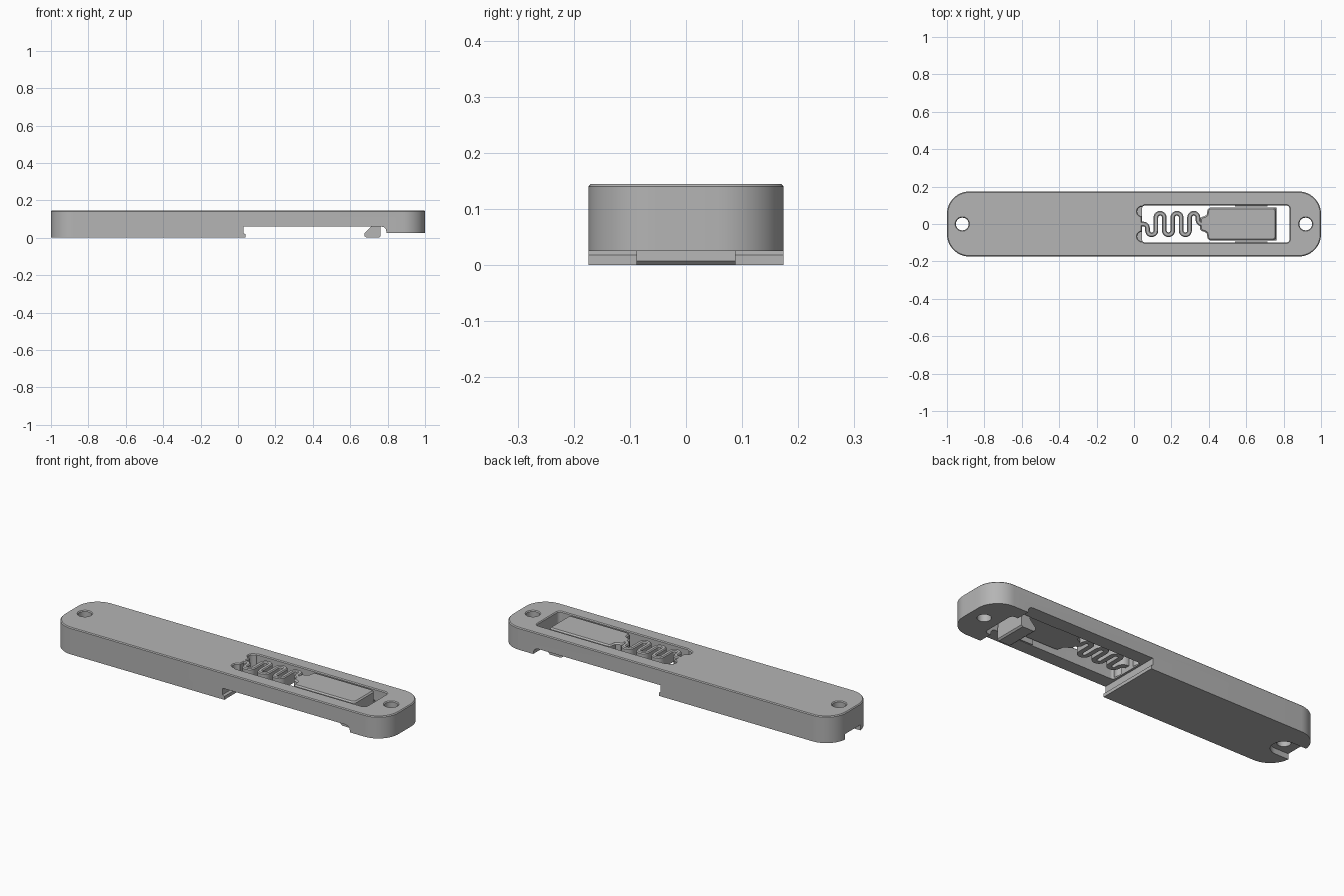
import bpy, bmesh, math
from mathutils import Vector

cube = bpy.data.objects.get("Cube")
if cube:
    bpy.data.objects.remove(cube, do_unlink=True)

TOP = 0.145
SPRING_LOW = 0.085

grey = bpy.data.materials.new("plain grey")
grey.use_nodes = True
colour = (0.46, 0.46, 0.46, 1)
grey.diffuse_color = colour
for node in grey.node_tree.nodes:
    if node.type == 'BSDF_PRINCIPLED':
        node.inputs["Base Color"].default_value = colour


def finish(bm, name):
    bmesh.ops.recalc_face_normals(bm, faces=bm.faces)
    mesh = bpy.data.meshes.new(name)
    bm.to_mesh(mesh)
    bm.free()
    ob = bpy.data.objects.new(name, mesh)
    bpy.context.collection.objects.link(ob)
    mesh.materials.append(grey)
    return ob


def arc(cx, cy, r, a0, a1, n=10):
    """Points along an arc, angles in degrees."""
    angles = [math.radians(a0 + (a1 - a0) * i / n) for i in range(n + 1)]
    return [(cx + r * math.cos(a), cy + r * math.sin(a)) for a in angles]


def rounded_rect(x0, x1, half, r, n=10):
    pts = []
    for k, (cx, cy) in enumerate([(x1 - r, half - r), (x0 + r, half - r),
                                  (x0 + r, r - half), (x1 - r, r - half)]):
        pts += arc(cx, cy, r, 90 * k, 90 * k + 90, n)
    return pts


def prism(name, outline, low, high, along_y=False):
    """Extrude a plan outline upwards, or a side outline along y."""
    bm = bmesh.new()
    place = (lambda p: (p[0], low, p[1])) if along_y else (lambda p: (p[0], p[1], low))
    face = bm.faces.new([bm.verts.new(place(p)) for p in outline])
    step = Vector((0, high - low, 0)) if along_y else Vector((0, 0, high - low))
    new = bmesh.ops.extrude_face_region(bm, geom=[face])["geom"]
    bmesh.ops.translate(bm, vec=step, verts=[v for v in new if isinstance(v, bmesh.types.BMVert)])
    return finish(bm, name)


def cut(target, cutter):
    mod = target.modifiers.new("cut", 'BOOLEAN')
    mod.object, mod.operation, mod.solver = cutter, 'DIFFERENCE', 'EXACT'
    bpy.context.view_layer.update()
    graph = bpy.context.evaluated_depsgraph_get()
    mesh = bpy.data.meshes.new_from_object(target.evaluated_get(graph))
    target.modifiers.clear()
    target.data = mesh
    bpy.data.objects.remove(cutter, do_unlink=True)


def chamfer_top(ob, size):
    bm = bmesh.new()
    bm.from_mesh(ob.data)
    bmesh.ops.remove_doubles(bm, verts=bm.verts, dist=0.0002)
    edges = [e for e in bm.edges if len(e.link_faces) == 2
             and all(abs(v.co.z - TOP) < 0.0005 for v in e.verts)
             and e.calc_face_angle(0) > 1]
    bmesh.ops.bevel(bm, geom=edges, offset=size, segments=1, affect='EDGES', clamp_overlap=True)
    bm.to_mesh(ob.data)
    bm.free()


# Main bar with its stepped underside
body = prism("body", rounded_rect(-1, 1, 0.174, 0.12, 14), 0, TOP)
step = [(0.04, -0.1), (0.04, 0.018), (0.03, 0.025), (0.03, 0.06), (0.765, 0.06),
        (0.78, 0.056), (0.79, 0.046), (0.795, 0.025), (1.1, 0.025), (1.1, -0.1)]
cut(body, prism("underside_cutter", step, -0.4, 0.4, along_y=True))

# Window for the spring and button, with relief pockets beside the anchor
cut(body, prism("window_cutter", rounded_rect(0.042, 0.832, 0.1, 0.02, 6), -0.1, 0.3))
for side in (1, -1):
    pocket = arc(0.042, side * 0.067, 0.025, 0, 345, 23)
    cut(body, prism("pocket_cutter", pocket, 0.068, 0.3))

# Screw holes and the open recess under the right end
for x in (-0.918, 0.918):
    cut(body, prism("hole_cutter", arc(x, 0, 0.034, 0, 345, 23), -0.1, 0.3))
slot = arc(-0.918, 0, 0.065, -90, 90, 16) + [(-1.1, 0.065), (-1.1, -0.065)]
cut(body, prism("recess_cutter", slot, -0.1, 0.03))
chamfer_top(body, 0.008)

# Serpentine spring: a flat ribbon swept along a looping path
PITCH, LEG, FIRST = 0.045, 0.035, 0.072
r = PITCH / 2
path = [(0.025, 0)] + arc(FIRST - r, -r, r, 90, 0, 6)
for k in range(6):
    cx = FIRST + PITCH * (k + 0.5)
    if k % 2 == 0:
        path += arc(cx, -LEG, r, 180, 360)
    else:
        path += arc(cx, LEG, r, 180, 0)
path += arc(FIRST + 6 * PITCH + r, r, r, 180, 270, 6) + [(0.4, 0)]

W, C = 0.0125, 0.005
section = [(-W, SPRING_LOW), (W, SPRING_LOW), (W, TOP - C),
           (W - C, TOP), (C - W, TOP), (-W, TOP - C)]
bm = bmesh.new()
rings = []
for i, p in enumerate(path):
    a, b = Vector(path[max(i - 1, 0)]), Vector(path[min(i + 1, len(path) - 1)])
    t = (b - a).normalized()
    rings.append([bm.verts.new((p[0] - t.y * o, p[1] + t.x * o, z)) for o, z in section])
for a, b in zip(rings, rings[1:]):
    for j in range(len(section)):
        k = (j + 1) % len(section)
        bm.faces.new((a[j], a[k], b[k], b[j]))
bm.faces.new(rings[0])
bm.faces.new(rings[-1])
spring = finish(bm, "spring")

# Press button with a narrowed neck
upper = arc(0.74, 0.068, 0.02, 0, 90, 6) + arc(0.412, 0.068, 0.02, 90, 180, 6)
upper += [(0.389, 0.05), (0.378, 0.042), (0.362, 0.038), (0.354, 0.028)]
outline = upper + [(x, -y) for x, y in reversed(upper)]
button = prism("button", outline, SPRING_LOW, TOP)
chamfer_top(button, 0.007)

# Hooked latch under the button
hook = [(0.76, SPRING_LOW + 0.005), (0.763, 0.008), (0.755, 0), (0.69, 0), (0.677, 0.008),
        (0.677, 0.024), (0.712, 0.06), (0.712, SPRING_LOW + 0.005)]
latch = prism("latch", hook, -0.088, 0.088, along_y=True)

# Thin travel stops along the window walls
stops = []
for side in (1, -1):
    y0, y1 = sorted((side * 0.0945, side * 0.105))
    stops.append(prism("travel_stop", [(0.54, y0), (0.715, y0), (0.715, y1), (0.54, y1)],
                       0.062, TOP - 0.01))

bpy.ops.object.select_all(action='DESELECT')
for ob in [body, spring, button, latch] + stops:
    ob.select_set(True)
bpy.context.view_layer.objects.active = body
bpy.ops.object.shade_smooth_by_angle(angle=math.radians(30))
